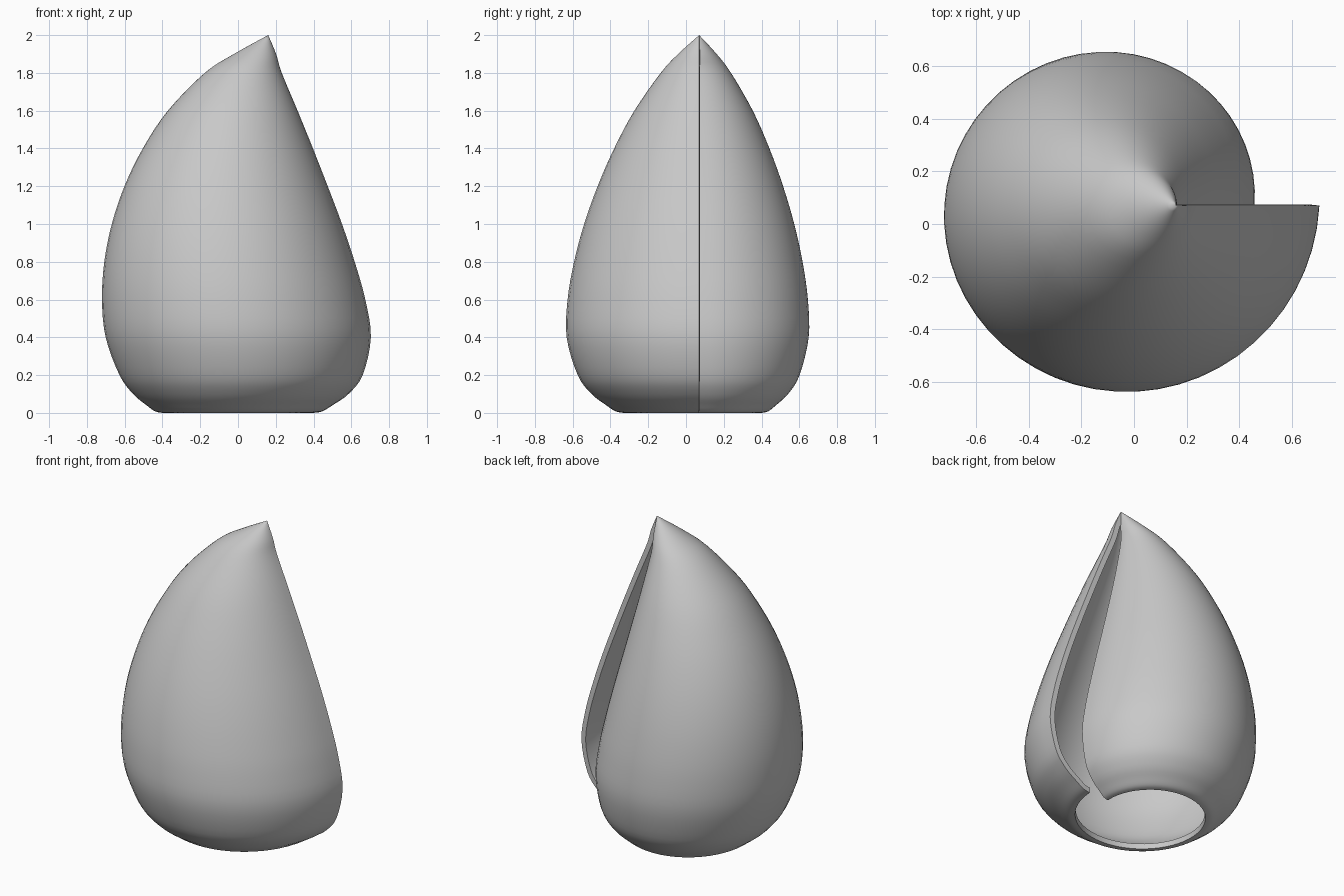
import bpy
import bmesh
import math

cube = bpy.data.objects.get("Cube")
if cube:
    bpy.data.objects.remove(cube, do_unlink=True)

AXIS_Y = 0.07          # both free edges of the wrap lie on this line
START, END = 0.525, 0.775   # spiral radius at the start and end of the turn
TURN_STEPS = 56
SUBSTEPS = 4
WALL = 0.033

# Profile from tip to bottom rim: height, spiral scale, centre x
PROFILE = [
    (2.0, 0.0, 0.16), (1.9, 0.157, 0.08), (1.8, 0.286, 0.01),
    (1.6, 0.482, -0.058), (1.4, 0.632, -0.093), (1.2, 0.755, -0.11),
    (1.0, 0.855, -0.112), (0.8, 0.93, -0.103), (0.6, 0.978, -0.084),
    (0.4, 0.985, -0.06), (0.2, 0.903, -0.04), (0.1, 0.8, -0.035),
    (0.04, 0.69, -0.035), (0.008, 0.62, -0.035), (0.0, 0.56, -0.035),
]


def smooth_path(points, steps):
    """Catmull-Rom curve through the points."""
    padded = [points[0]] + points + [points[-1]]
    path = []
    for a, b, c, d in zip(padded, padded[1:], padded[2:], padded[3:]):
        for k in range(steps):
            t = k / steps
            path.append(tuple(
                q + 0.5 * t * (r - p + t * (2 * p - 5 * q + 4 * r - s
                               + t * (3 * (q - r) + s - p)))
                for p, q, r, s in zip(a, b, c, d)))
    return path + [points[-1]]


# Teardrop shell wrapped once around in a widening spiral
bm = bmesh.new()
path = smooth_path(PROFILE, SUBSTEPS)
tip = bm.verts.new((path[0][2], AXIS_Y, path[0][0]))
rings = []
for z, scale, cx in path[1:]:
    ring = []
    for j in range(TURN_STEPS + 1):
        t = j / TURN_STEPS
        angle = math.tau * t
        radius = scale * (START + (END - START) * t)
        ring.append(bm.verts.new((cx + radius * math.cos(angle),
                                  AXIS_Y + radius * math.sin(angle),
                                  max(z, 0.0))))
    rings.append(ring)

for j in range(TURN_STEPS):
    bm.faces.new((tip, rings[0][j], rings[0][j + 1]))
    for upper, lower in zip(rings, rings[1:]):
        bm.faces.new((upper[j], lower[j], lower[j + 1], upper[j + 1]))

mesh = bpy.data.meshes.new("spiral_shell")
bm.to_mesh(mesh)
bm.free()
shell = bpy.data.objects.new("spiral_shell", mesh)
bpy.context.collection.objects.link(shell)

# Plain grey material
grey = bpy.data.materials.new("plain_grey")
grey.use_nodes = True
colour = (0.58, 0.58, 0.58, 1.0)
grey.diffuse_color = colour
grey.node_tree.nodes["Principled BSDF"].inputs["Base Color"].default_value = colour
mesh.materials.append(grey)

# Wall thickness, grown inward, with crisp rims
solid = shell.modifiers.new("wall", 'SOLIDIFY')
solid.thickness = WALL
solid.offset = -1.0
bpy.ops.object.select_all(action='DESELECT')
shell.select_set(True)
bpy.context.view_layer.objects.active = shell
bpy.ops.object.modifier_apply(modifier=solid.name)
bpy.ops.object.shade_smooth_by_angle(angle=math.radians(40))
